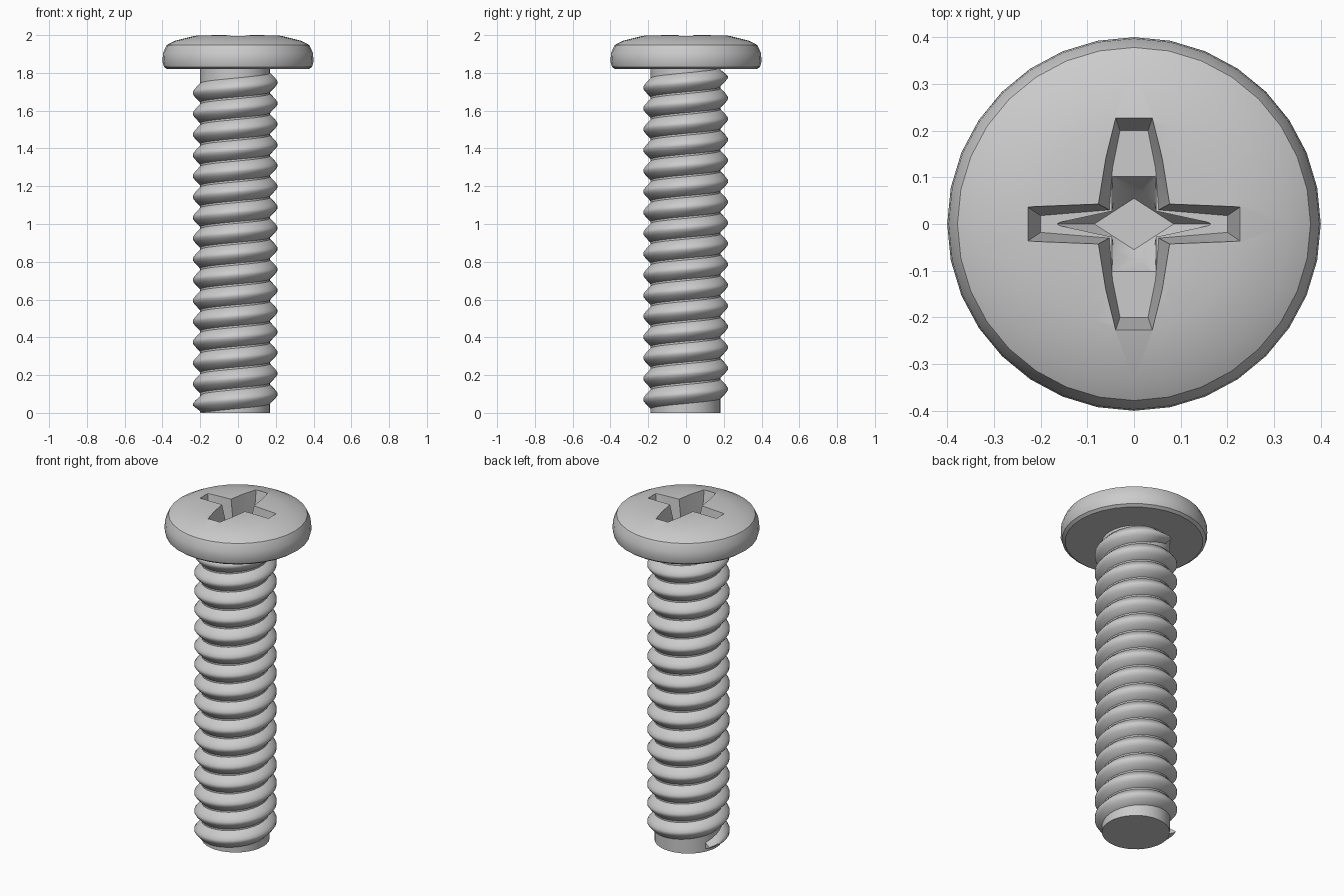
import bpy, bmesh, math
from mathutils import Vector

cube = bpy.data.objects.get("Cube")
if cube:
    bpy.data.objects.remove(cube, do_unlink=True)

steel = bpy.data.materials.new("steel grey")
steel.use_nodes = True
GREY = (0.6, 0.6, 0.6, 1)
steel.diffuse_color = GREY
steel.node_tree.nodes["Principled BSDF"].inputs["Base Color"].default_value = GREY

SHAFT = Vector((-0.015, -0.002, 0))  # shaft sits slightly off the head's axis
SIDES = 32


def finish(name, bm):
    bmesh.ops.recalc_face_normals(bm, faces=bm.faces)
    mesh = bpy.data.meshes.new(name)
    bm.to_mesh(mesh)
    bm.free()
    mesh.materials.append(steel)
    obj = bpy.data.objects.new(name, mesh)
    bpy.context.collection.objects.link(obj)
    return obj


def activate(obj):
    bpy.ops.object.select_all(action='DESELECT')
    obj.select_set(True)
    bpy.context.view_layer.objects.active = obj


def smooth(obj, degrees):
    activate(obj)
    bpy.ops.object.shade_smooth_by_angle(angle=math.radians(degrees))


def turned(name, profile, centre):
    """Closed solid from rings of (radius, height), capped at both ends."""
    bm = bmesh.new()
    rings = []
    for r, z in profile:
        angles = [2 * math.pi * i / SIDES for i in range(SIDES)]
        rings.append([bm.verts.new(centre + Vector((r * math.cos(a), r * math.sin(a), z)))
                      for a in angles])
    for low, high in zip(rings, rings[1:]):
        for i in range(SIDES):
            j = (i + 1) % SIDES
            bm.faces.new((low[i], low[j], high[j], high[i]))
    bm.faces.new(rings[0][::-1])
    bm.faces.new(rings[-1])
    return finish(name, bm)


def hull(name, layers):
    """Convex cutter; each layer is (height, quarter outline), mirrored in x and y."""
    bm = bmesh.new()
    spots = {(x * sx, y * sy, z) for z, pts in layers for x, y in pts
             for sx in (1, -1) for sy in (1, -1)}
    for co in sorted(spots):
        bm.verts.new(co)
    out = bmesh.ops.convex_hull(bm, input=bm.verts)
    loose = [v for v in out["geom_interior"] if isinstance(v, bmesh.types.BMVert)]
    bmesh.ops.delete(bm, geom=loose, context='VERTS')
    obj = finish(name, bm)
    obj.hide_render = True
    return obj


# Pan head and plain core
head = turned("pan_head", [(0.375, 1.82), (0.392, 1.832), (0.4, 1.86), (0.397, 1.905),
                           (0.378, 1.947), (0.335, 1.97), (0.225, 1.997), (0.12, 2.0)], Vector())
core = turned("shaft_core", [(0.185, 0), (0.185, 1.825)], SHAFT)

# Cross recess: tapered arms and a deeper centre pit
FLOOR, PIT, TOP = 1.87, 1.79, 2.01
cutters = [
    hull("side_arms", [(TOP, [(0.23, 0.038), (0.07, 0.044)]),
                       (FLOOR, [(0.2, 0.018), (0.055, 0.03)])]),
    hull("long_arms", [(TOP, [(0.04, 0.23), (0.062, 0.14), (0.078, 0.04)]),
                       (FLOOR, [(0.03, 0.2), (0.046, 0.12), (0.053, 0.03)])]),
    hull("side_pit", [(FLOOR + 0.005, [(0.17, 0), (0.055, 0.025)]),
                      (PIT, [(0.085, 0), (0, 0.055)])]),
    hull("long_pit", [(FLOOR + 0.005, [(0.047, 0.105)]),
                      (PIT, [(0.045, 0.025), (0, 0.055)])]),
]
for target in (head, core):
    activate(target)
    for cutter in cutters:
        mod = target.modifiers.new("recess", 'BOOLEAN')
        mod.operation = 'DIFFERENCE'
        mod.solver = 'EXACT'
        mod.object = cutter
        bpy.ops.object.modifier_apply(modifier=mod.name)
for cutter in cutters:
    bpy.data.objects.remove(cutter, do_unlink=True)

# Right-handed thread swept up the core
PITCH, TURNS, START = 0.11, 15.9, math.radians(155)
SECTION = [(0.17, -0.054), (0.186, -0.05), (0.213, -0.022), (0.224, -0.007),
           (0.224, 0.007), (0.213, 0.022), (0.186, 0.05), (0.17, 0.054)]
bm = bmesh.new()
steps = int(TURNS * SIDES)
rows = []
for i in range(steps + 1):
    turn = i / SIDES
    a = START + 2 * math.pi * turn
    # Ridge narrows over a short run at each end
    fade = min(1, 0.35 + 5 * min(turn, TURNS - turn))
    z = 0.037 + PITCH * turn
    row = []
    for r, dz in SECTION:
        height = max(0.006, z + dz * fade)
        row.append(bm.verts.new(SHAFT + Vector((r * math.cos(a), r * math.sin(a), height))))
    rows.append(row)
n = len(SECTION)
for a, b in zip(rows, rows[1:]):
    for i in range(n):
        j = (i + 1) % n
        bm.faces.new((a[i], a[j], b[j], b[i]))
bm.faces.new(rows[0])
bm.faces.new(rows[-1][::-1])
thread = finish("screw_thread", bm)

smooth(head, 35)
smooth(core, 35)
smooth(thread, 50)
